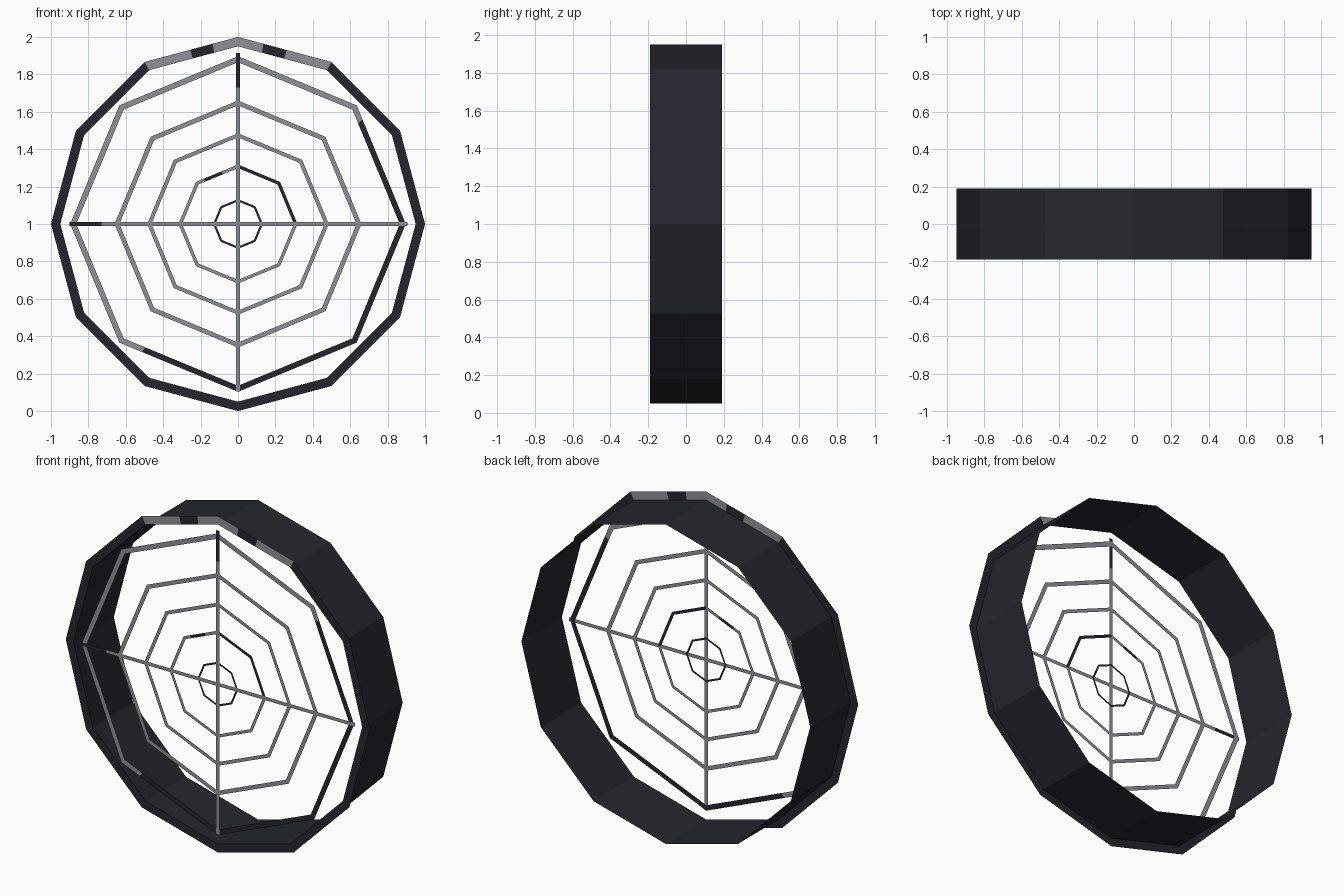
import bpy, bmesh, math

if "Cube" in bpy.data.objects:
    bpy.data.objects.remove(bpy.data.objects["Cube"])

CZ = 1.0          # centre height
FRONT = -0.19     # plane of the rim and web
DEPTH = 0.38


def material(name, rgb):
    m = bpy.data.materials.new(name)
    m.diffuse_color = (*rgb, 1)
    m.use_nodes = True
    m.node_tree.nodes["Principled BSDF"].inputs["Base Color"].default_value = m.diffuse_color
    return m


MATS = [material("dark metal", (0.0185, 0.0185, 0.0275)),
        material("grey metal", (0.28, 0.285, 0.315))]
DARK, GREY = 0, 1


def finish(bm, name):
    me = bpy.data.meshes.new(name)
    bm.to_mesh(me)
    bm.free()
    for m in MATS:
        me.materials.append(m)
    ob = bpy.data.objects.new(name, me)
    bpy.context.collection.objects.link(ob)
    return ob


def quad(bm, pts, mat):
    f = bm.faces.new([bm.verts.new(p) for p in pts])
    f.material_index = mat


def flat_ring(name, sides, r_out, r_in, y, base, special={}):
    """Flat mitred polygon ring; special maps side -> [(end fraction, colour)]."""
    bm = bmesh.new()

    def point(r, k, t):
        a, b = (2 * math.pi * i / sides for i in (k, k + 1))
        return (r * (math.cos(a) * (1 - t) + math.cos(b) * t), y,
                CZ + r * (math.sin(a) * (1 - t) + math.sin(b) * t))

    for k in range(sides):
        t0 = 0
        for t1, mat in special.get(k, [(1, base)]):
            quad(bm, [point(r_in, k, t0), point(r_out, k, t0),
                      point(r_out, k, t1), point(r_in, k, t1)], mat)
            t0 = t1
    bmesh.ops.remove_doubles(bm, verts=bm.verts, dist=1e-5)
    bmesh.ops.recalc_face_normals(bm, faces=bm.faces)
    for f in bm.faces:
        f.normal_update()
        if f.normal.y > 0:
            f.normal_flip()
    return finish(bm, name)


def spoke(name, vertical, stops, y, half=0.0105):
    """Flat bar through the centre; stops = [(start, end, colour)]."""
    bm = bmesh.new()
    for a, b, mat in stops:
        if vertical:
            pts = [(-half, y, CZ + a), (half, y, CZ + a), (half, y, CZ + b), (-half, y, CZ + b)]
        else:
            pts = [(a, y, CZ - half), (b, y, CZ - half), (b, y, CZ + half), (a, y, CZ + half)]
        quad(bm, pts, mat)
    bmesh.ops.remove_doubles(bm, verts=bm.verts, dist=1e-5)
    return finish(bm, name)


# twelve-sided open band
bm = bmesh.new()
N, R = 12, 0.95
for k in range(N):
    a, b = 2 * math.pi * k / N, 2 * math.pi * (k + 1) / N
    quad(bm, [(R * math.cos(t), y, CZ + R * math.sin(t)) for t, y in
              ((a, FRONT), (a, FRONT + DEPTH), (b, FRONT + DEPTH), (b, FRONT))], DARK)
bmesh.ops.remove_doubles(bm, verts=bm.verts, dist=1e-5)
for f in bm.faces:
    f.normal_update()
    c = f.calc_center_median()
    if f.normal.x * c.x + f.normal.z * (c.z - CZ) < 0:
        f.normal_flip()
finish(bm, "outer_band")

# front rim, with grey patches on the top two sides
flat_ring("front_rim", N, 1.0, R, FRONT, DARK, {
    2: [(0.48, GREY), (0.73, DARK), (1, GREY)],
    3: [(0.27, GREY), (0.51, DARK), (1, GREY)]})

# eight-sided web rings, outermost first
flat_ring("web_ring_1", 8, 0.897, 0.865, FRONT, GREY, {
    0: [(0.88, DARK), (1, GREY)], 5: [(0.19, GREY), (1, DARK)],
    6: [(1, DARK)], 7: [(1, DARK)]})
flat_ring("web_ring_2", 8, 0.66, 0.634, FRONT, GREY)
flat_ring("web_ring_3", 8, 0.485, 0.463, FRONT, GREY)
flat_ring("web_ring_4", 8, 0.318, 0.299, FRONT, GREY, {
    0: [(1, DARK)], 1: [(1, DARK)],
    2: [(0.39, GREY), (0.82, DARK), (1, GREY)]})
flat_ring("web_ring_5", 8, 0.133, 0.121, FRONT, DARK)

# crossing spokes
spoke("vertical_spoke", True, [(-0.895, 0.73, GREY), (0.73, 0.914, DARK)], FRONT - 0.001)
spoke("horizontal_spoke", False, [(-0.9, -0.73, DARK), (-0.73, 0.905, GREY)], FRONT - 0.0015)
